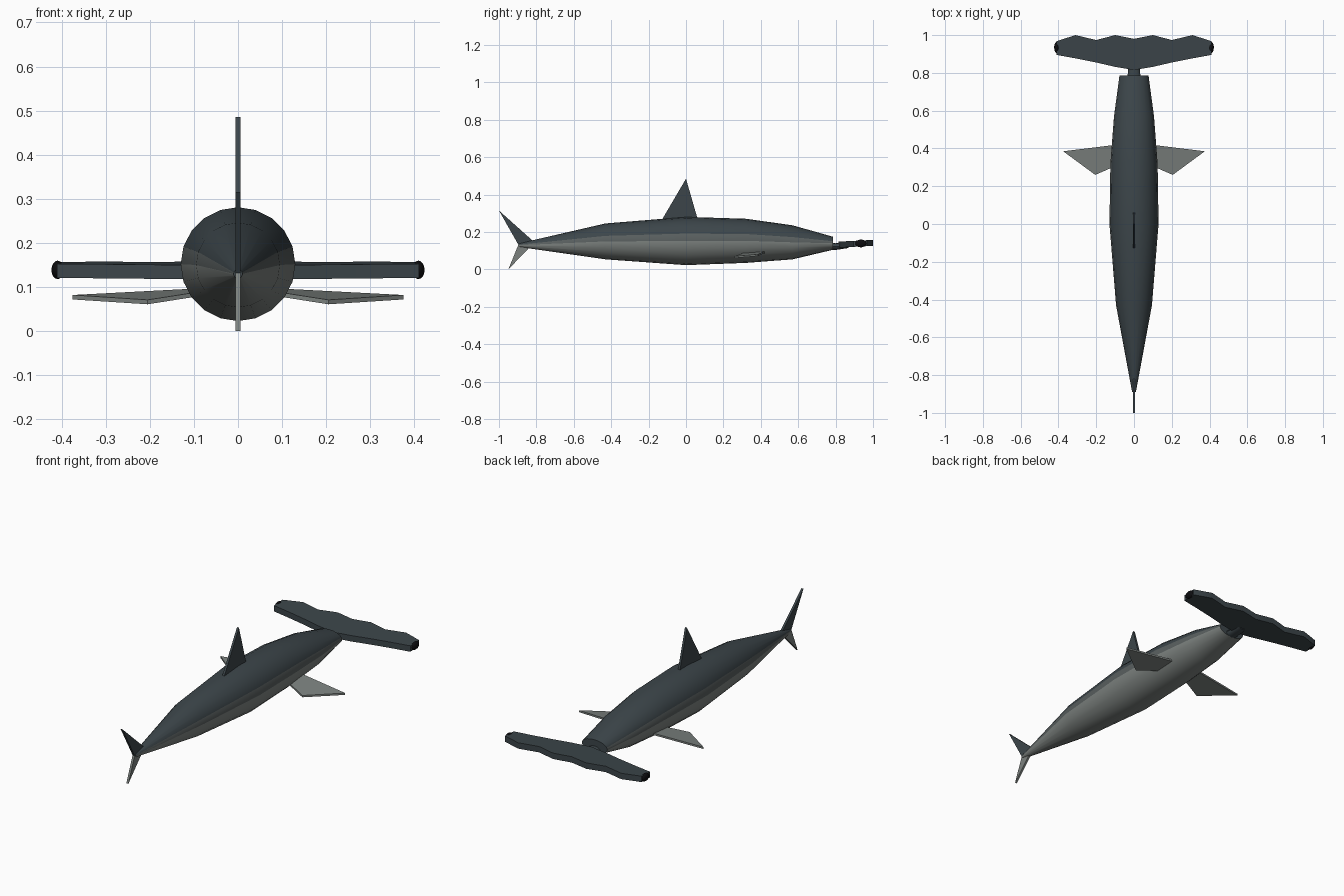
import bpy, bmesh
from math import sin, cos, tau, radians
from mathutils import Vector

if "Cube" in bpy.data.objects:
    bpy.data.objects.remove(bpy.data.objects["Cube"])


def material(name, rgb):
    m = bpy.data.materials.new(name)
    m.diffuse_color = (*rgb, 1)
    m.use_nodes = True
    m.node_tree.nodes["Principled BSDF"].inputs["Base Color"].default_value = m.diffuse_color
    return m


DARK = material("slate_back", (0.045, 0.06, 0.068))
MID = material("grey_flank", (0.10, 0.115, 0.115))
PALE = material("pale_belly", (0.20, 0.22, 0.21))
BLACK = material("black_eye", (0.004, 0.004, 0.005))


def finish(name, bm, mats):
    bmesh.ops.recalc_face_normals(bm, faces=bm.faces)
    me = bpy.data.meshes.new(name)
    bm.to_mesh(me)
    bm.free()
    for m in mats:
        me.materials.append(m)
    ob = bpy.data.objects.new(name, me)
    bpy.context.collection.objects.link(ob)
    return ob


def smooth(ob, angle):
    bpy.ops.object.select_all(action='DESELECT')
    ob.select_set(True)
    bpy.context.view_layer.objects.active = ob
    bpy.ops.object.shade_smooth_by_angle(angle=radians(angle))


def slab(name, pts, offset, mat):
    """Flat outline thickened by +/- offset."""
    bm = bmesh.new()
    o = Vector(offset)
    a = [bm.verts.new(Vector(p) + o) for p in pts]
    b = [bm.verts.new(Vector(p) - o) for p in pts]
    bm.faces.new(a)
    bm.faces.new(b[::-1])
    n = len(pts)
    for i in range(n):
        j = (i + 1) % n
        bm.faces.new((a[i], b[i], b[j], a[j]))
    return finish(name, bm, [mat])


def loft(name, rings, sides, mats, shade=None):
    """Elliptical rings (y, centre z, x radius, z radius) joined along y."""
    bm = bmesh.new()
    loops = [[bm.verts.new((rx * sin(tau * i / sides), y, z + rz * cos(tau * i / sides)))
              for i in range(sides)] for y, z, rx, rz in rings]
    for r, s in zip(loops, loops[1:]):
        for i in range(sides):
            j = (i + 1) % sides
            f = bm.faces.new((r[i], r[j], s[j], s[i]))
            if shade:
                f.material_index = shade(cos(tau * (i + 0.5) / sides))
    bm.faces.new(loops[0])
    bm.faces.new(loops[-1])
    ob = finish(name, bm, mats)
    smooth(ob, 50)
    return ob


# Body with dark back, grey flanks and pale belly
loft("body", [(-0.89, 0.13, 0.01, 0.01), (-0.43, 0.15, 0.095, 0.096),
              (0, 0.152, 0.13, 0.129), (0.32, 0.153, 0.125, 0.118),
              (0.57, 0.145, 0.106, 0.091), (0.785, 0.14, 0.077, 0.035)],
     20, [DARK, MID, PALE], lambda c: 0 if c > 0.4 else 1 if c > -0.1 else 2)

# Neck joining body and head
loft("neck", [(0.75, 0.125, 0.04, 0.02), (0.80, 0.122, 0.032, 0.018),
              (0.87, 0.13, 0.03, 0.015)], 12, [DARK])

# Scalloped hammer head: x, front y, rear y
half = [(0, 0.98, 0.815), (0.1, 1.0, 0.832), (0.2, 0.974, 0.855),
        (0.31, 1.0, 0.877), (0.41, 0.968, 0.895)]
span = [(-x, f, r) for x, f, r in half[:0:-1]] + half
bm = bmesh.new()
sections = []
for x, f, r in span:
    sections.append([bm.verts.new((x, y, 0.138 + 0.05 * (y - 0.92) + h))
                     for y, h in ((f, 0.016), (r, 0.016), (r, -0.016), (f, -0.016))])
for s, t in zip(sections, sections[1:]):
    for i in range(4):
        j = (i + 1) % 4
        bm.faces.new((s[i], s[j], t[j], t[i]))
bm.faces.new(sections[0])
bm.faces.new(sections[-1])
smooth(finish("hammer_head", bm, [DARK]), 40)

# Paired eyes and pectoral fins
for side, label in ((1, "right"), (-1, "left")):
    bpy.ops.mesh.primitive_uv_sphere_add(segments=12, ring_count=8, radius=1,
                                         location=(side * 0.409, 0.935, 0.139))
    eye = bpy.context.object
    eye.name = label + "_eye"
    eye.scale = (0.014, 0.03, 0.021)
    eye.data.materials.append(BLACK)
    smooth(eye, 40)
    fin = [(0.09, 0.42, 0.092), (0.375, 0.385, 0.077), (0.205, 0.26, 0.066), (0.09, 0.31, 0.084)]
    slab(label + "_pectoral_fin", [(side * x, y, z) for x, y, z in fin], (0, 0, 0.005), PALE)

# Dorsal fin and tail lobes
slab("dorsal_fin", [(0, -0.135, 0.255), (0, 0, 0.485), (0, 0.065, 0.26)], (0.006, 0, 0), DARK)
slab("upper_tail_lobe", [(0, -0.81, 0.145), (0, -1.0, 0.315), (0, -0.895, 0.13)],
     (0.006, 0, 0), DARK)
slab("lower_tail_lobe", [(0, -0.82, 0.135), (0, -0.895, 0.135), (0, -0.95, 0.0)],
     (0.006, 0, 0), PALE)
